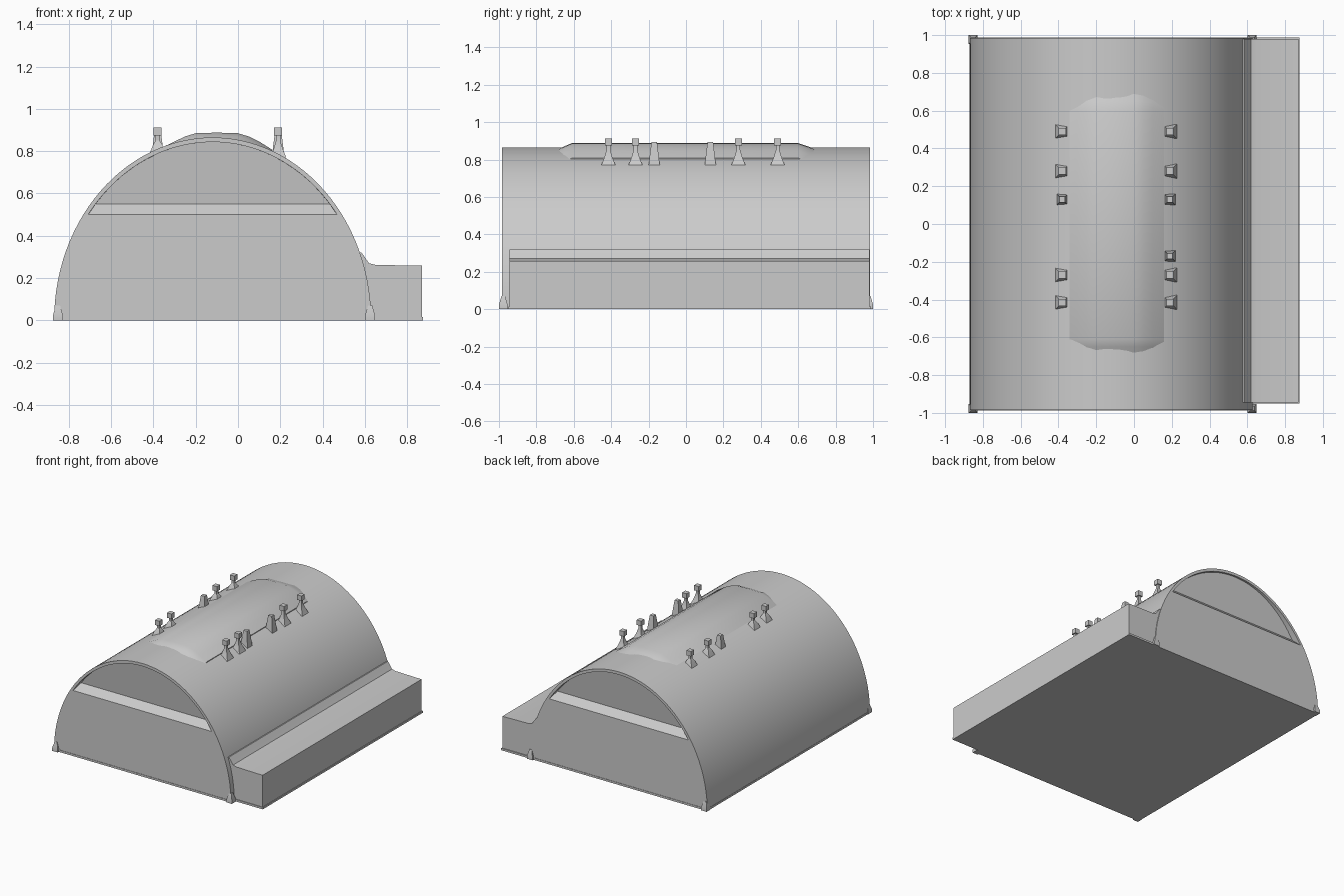
import bpy, bmesh
from math import sin, cos, pi, asin

if "Cube" in bpy.data.objects:
    bpy.data.objects.remove(bpy.data.objects["Cube"])

CX, RX, H, END = -0.12, 0.75, 0.865, 0.985


def make(name, verts, faces, angle=30):
    """Mesh object with outward normals, smooth shaded except at sharp edges."""
    me = bpy.data.meshes.new(name)
    me.from_pydata(verts, [], faces)
    bm = bmesh.new()
    bm.from_mesh(me)
    bmesh.ops.recalc_face_normals(bm, faces=bm.faces)
    bm.to_mesh(me)
    bm.free()
    ob = bpy.data.objects.new(name, me)
    bpy.context.collection.objects.link(ob)
    smooth(ob, angle)
    return ob


def smooth(ob, angle=30):
    bpy.ops.object.select_all(action='DESELECT')
    ob.select_set(True)
    bpy.context.view_layer.objects.active = ob
    bpy.ops.object.shade_smooth_by_angle(angle=angle * pi / 180)


def loft(name, rings, angle=30):
    """Skin a list of equal-length closed rings and cap both ends."""
    n = len(rings[0])
    verts = [p for r in rings for p in r]
    faces = [(k * n + i, k * n + (i + 1) % n, (k + 1) * n + (i + 1) % n, (k + 1) * n + i)
             for k in range(len(rings) - 1) for i in range(n)]
    faces += [tuple(range(n)), tuple(range((len(rings) - 1) * n, len(rings) * n))]
    return make(name, verts, faces, angle)


def arch(scale=1.0, start=0.0, n=56):
    """Points on the half ellipse, from angle start to pi - start."""
    return [(CX + RX * scale * cos(a), H * scale * sin(a))
            for a in (start + (pi - 2 * start) * i / n for i in range(n + 1))]


# Barrel-vaulted hall
hall = loft("hall", [[(x, y, z) for x, z in arch()] for y in (-END, END)])

# Leaning recess in the upper part of each gable wall
S = 0.975
for side in (-1, 1):
    low, high = (arch(S, asin(z / (H * S))) for z in (0.50, 0.55))
    outer = [(x, side * 1.1, z) for x, z in low]
    lip = [(x, side * (END + 0.001), z) for x, z in low]
    inner = [(x, side * (END - 0.012 - 0.038 * (H - z) / (H - 0.55)), z) for x, z in high]
    cutter = loft("gable_cutter", [outer, lip, inner])
    cutter.hide_render = True
    mod = hall.modifiers.new("recess", 'BOOLEAN')
    mod.operation, mod.object, mod.solver = 'DIFFERENCE', cutter, 'EXACT'
    bpy.ops.object.select_all(action='DESELECT')
    hall.select_set(True)
    bpy.context.view_layer.objects.active = hall
    bpy.ops.object.modifier_apply(modifier=mod.name)
    bpy.data.objects.remove(cutter)
smooth(hall)

# Low annex along the right side, with a small fillet against the vault
profile = [(0.45, 0), (0.87, 0), (0.87, 0.258), (0.65, 0.262), (0.62, 0.27),
           (0.602, 0.295), (0.585, 0.32), (0.45, 0.32)]
loft("side_annex", [[(x, y, z) for x, z in profile] for y in (-0.945, 0.98)])

# Raised ridge on the crown of the roof, fading out at both ends
xs = [-0.35, -0.30, -0.25, -0.20, -0.10, 0.0, 0.05, 0.10, 0.16]
tops = [0.822, 0.846, 0.870, 0.885, 0.888, 0.885, 0.870, 0.846, 0.808]
rings = []
for y, drop in ((-0.69, 0.035), (-0.65, 0.017), (-0.61, 0), (0.60, 0), (0.65, 0.017), (0.70, 0.035)):
    rings.append([(x, y, z - drop) for x, z in zip(xs, tops)]
                 + [(0.16, y, 0.72), (-0.35, y, 0.72)])
loft("roof_ridge", rings, 40)


def square_stack(name, x, y, levels):
    """Square-section column through (half width, z) levels."""
    return loft(name, [[(x + sx * w, y + sy * w, z) for sx, sy in
                        ((-1, -1), (1, -1), (1, 1), (-1, 1))] for w, z in levels], 20)


# Two rows of roof vents: capped posts and plain stubs
for x, base in ((-0.38, 0.79), (0.19, 0.77)):
    for y in (-0.415, -0.27, 0.28, 0.49):
        square_stack("vent_post", x, y, [(0.038, base), (0.022, base + 0.04),
                                         (0.010, 0.85), (0.010, 0.88)])
        square_stack("vent_cap", x, y, [(0.019, 0.875), (0.019, 0.913)])
    for y in ((0.13,) if x < 0 else (0.13, -0.17)):
        square_stack("vent_stub", x, y, [(0.030, base), (0.023, 0.83), (0.015, 0.893)])

# Small footings at the hall corners
for x in (-0.852, 0.625):
    for side in (-1, 1):
        square_stack("corner_footing", x, side * 0.977, [(0.023, 0), (0.023, 0.025), (0.010, 0.07)])

# Thin base course
make("base_course",
     [(x, y, z) for z in (0, 0.015) for x, y in
      ((-0.872, -0.988), (0.635, -0.988), (0.635, -0.95), (0.875, -0.95),
       (0.875, 0.988), (-0.872, 0.988))],
     [tuple(range(6)), tuple(range(6, 12))]
     + [(i, (i + 1) % 6, (i + 1) % 6 + 6, i + 6) for i in range(6)])
